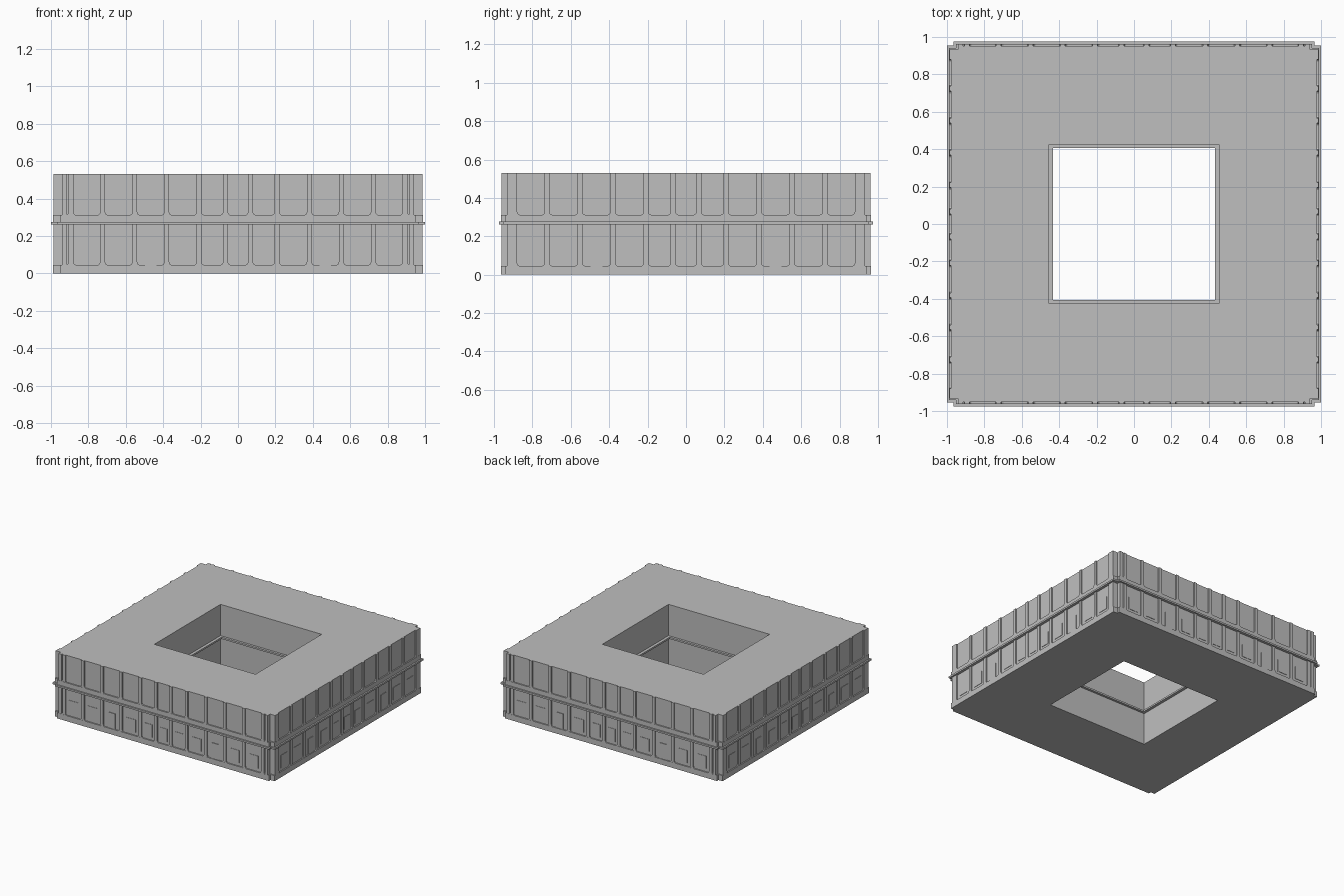
import bpy, bmesh, math
from mathutils import Matrix, Vector

if "Cube" in bpy.data.objects:
    bpy.data.objects.remove(bpy.data.objects["Cube"])

stone = bpy.data.materials.new("grey stone")
stone.diffuse_color = (0.52, 0.52, 0.52, 1)
stone.use_nodes = True
stone.node_tree.nodes["Principled BSDF"].inputs["Base Color"].default_value = stone.diffuse_color

HX, HY = 0.978, 0.953            # outer wall half sizes
CX, CY = 0.455, 0.425            # courtyard half sizes


def finish(bm, name):
    bmesh.ops.recalc_face_normals(bm, faces=bm.faces)
    me = bpy.data.meshes.new(name)
    bm.to_mesh(me)
    bm.free()
    me.materials.append(stone)
    ob = bpy.data.objects.new(name, me)
    bpy.context.collection.objects.link(ob)
    return ob


def ring(name, z0, z1, out=0.0, inx=CX, iny=CY):
    """Storey slab with notched outer corners and a square courtyard hole."""
    x, y, a, b = HX + out, HY + out, 0.942 + out, 0.932 + out
    quarter = [(a, y), (a, b), (x, b)]
    outer = [(px, py) for px, py in quarter]
    outer += [(px, -py) for px, py in reversed(quarter)]
    outer += [(-px, -py) for px, py in quarter]
    outer += [(-px, py) for px, py in reversed(quarter)]
    inner = [(inx, iny), (inx, -iny), (-inx, -iny), (-inx, iny)]
    bm = bmesh.new()
    edges = []
    for loop in (outer, inner):
        vs = [bm.verts.new((px, py, z0)) for px, py in loop]
        edges += [bm.edges.new((vs[i], vs[(i + 1) % len(vs)])) for i in range(len(vs))]
    bmesh.ops.triangle_fill(bm, use_beauty=True, use_dissolve=False, edges=edges)
    ext = bmesh.ops.extrude_face_region(bm, geom=bm.faces[:], use_keep_orig=True)
    top = [g for g in ext["geom"] if isinstance(g, bmesh.types.BMVert)]
    bmesh.ops.translate(bm, verts=top, vec=(0, 0, z1 - z0))
    return finish(bm, name)


def plate(bm, m, outline, d):
    """Extrude an outline (along wall, height) outward by d from a wall."""
    back = [bm.verts.new(m @ Vector((u, 0.002, z))) for u, z in outline]
    front = [bm.verts.new(m @ Vector((u, -d, z))) for u, z in outline]
    n = len(outline)
    bm.faces.new(front)
    bm.faces.new(back[::-1])
    for i in range(n):
        j = (i + 1) % n
        bm.faces.new((back[i], back[j], front[j], front[i]))


def rect(u, w, z0, z1):
    return [(u - w / 2, z0), (u + w / 2, z0), (u + w / 2, z1), (u - w / 2, z1)]


def pilaster_outline(u, z0, z1, w=0.013, f=0.012):
    # flared foot
    return [(u - w - f, z0), (u + w + f, z0), (u + w + f * .3, z0 + .005), (u + w, z0 + .016),
            (u + w, z1), (u - w, z1), (u - w, z0 + .016), (u - w - f * .3, z0 + .005)]


# stacked storeys, string course with ledge on both sides
ring("base_course", 0.0, 0.045, 0.010)
ring("lower_wall", 0.045, 0.262)
ring("cornice", 0.262, 0.276, 0.022, 0.432, 0.406)
ring("upper_plinth", 0.276, 0.312, 0.010)
ring("upper_wall", 0.312, 0.53)

# facade details, repeated on all four sides
half = [0.067, 0.208, 0.381, 0.552, 0.724, 0.893]
posts = sorted([-p for p in half] + half)
for k, side in enumerate(("front", "right", "back", "left")):
    dist = HX if k % 2 else HY
    m = Matrix.Rotation(k * math.pi / 2, 4, "Z") @ Matrix.Translation((0, -dist, 0))

    bm = bmesh.new()
    for u in posts:
        plate(bm, m, pilaster_outline(u, 0.045, 0.262), 0.009)
        plate(bm, m, pilaster_outline(u, 0.312, 0.53), 0.009)
    end = 0.928 if k % 2 == 0 else 0.919     # corner strips
    for u in (-end, end):
        plate(bm, m, rect(u, 0.026, 0.045, 0.262), 0.009)
        plate(bm, m, rect(u, 0.026, 0.312, 0.53), 0.009)
    finish(bm, side + "_pilasters")

    # windows in each lower bay, doors in two of them
    wins, doors = bmesh.new(), bmesh.new()
    for a, b in zip(posts, posts[1:]):
        c = (a + b) / 2
        if 0.4 < abs(c) < 0.5:
            plate(doors, m, rect(c, 0.064, 0.045, 0.172), 0.005)
        else:
            plate(wins, m, rect(c, min(0.085, b - a - 0.07), 0.07, 0.172), 0.003)
    finish(wins, side + "_windows")
    finish(doors, side + "_doors")
